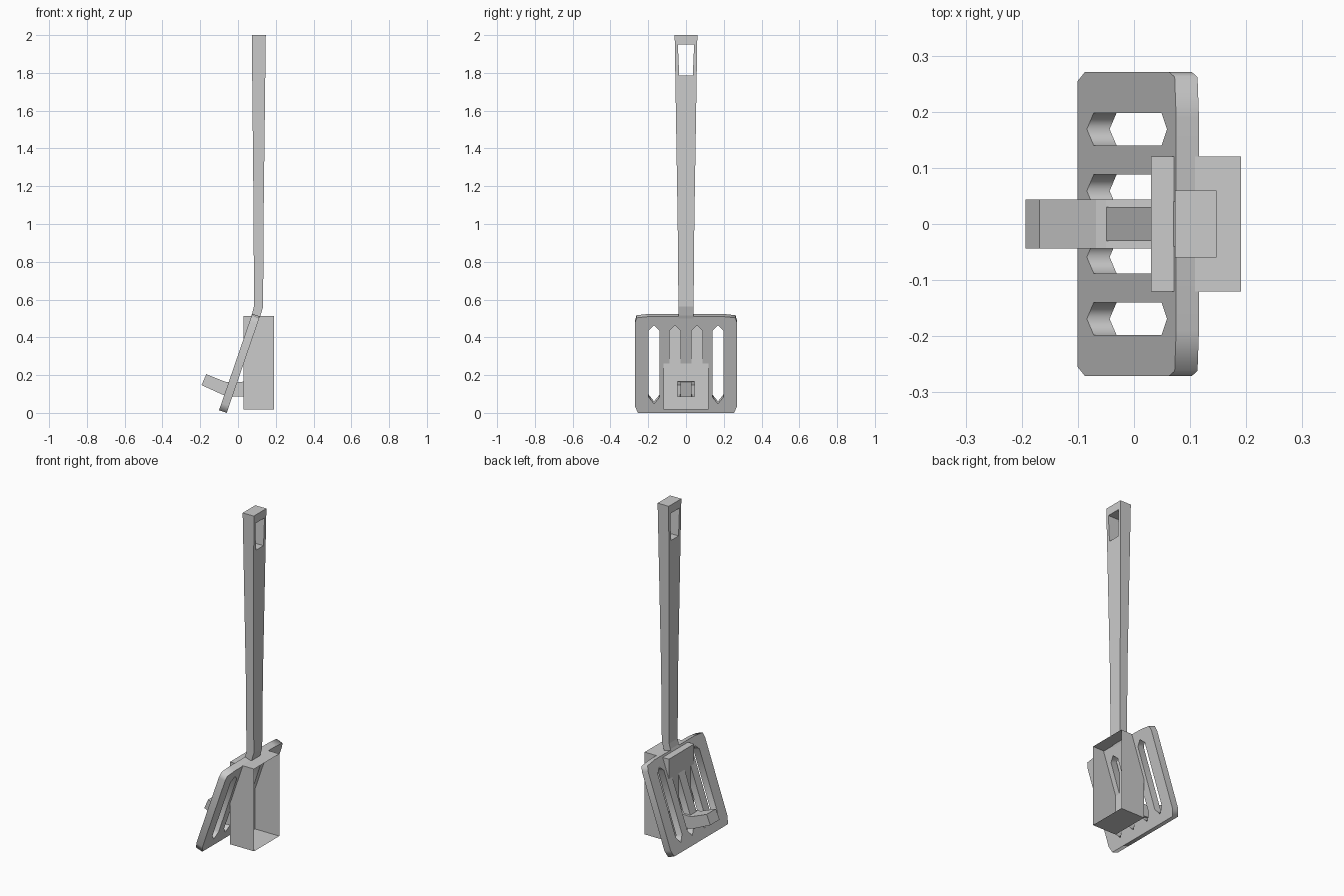
import bpy, bmesh
from mathutils import Matrix, Vector

if "Cube" in bpy.data.objects:
    bpy.data.objects.remove(bpy.data.objects["Cube"])


def link_mesh(name, bm):
    bmesh.ops.recalc_face_normals(bm, faces=bm.faces)
    mesh = bpy.data.meshes.new(name)
    bm.to_mesh(mesh)
    bm.free()
    obj = bpy.data.objects.new(name, mesh)
    bpy.context.collection.objects.link(obj)
    return obj


def ring(bm, p, q, w):
    """Rectangle spanning two side-view (x, z) points with half-width w in y."""
    return [bm.verts.new(c) for c in ((p[0], -w, p[1]), (q[0], -w, q[1]),
                                      (q[0], w, q[1]), (p[0], w, p[1]))]


def loft(bm, sections, start_cap=True):
    rings = [ring(bm, *s) for s in sections]
    for a, b in zip(rings, rings[1:]):
        for i in range(4):
            j = (i + 1) % 4
            bm.faces.new((a[i], a[j], b[j], b[i]))
    if start_cap:
        bm.faces.new(rings[0])
    bm.faces.new(rings[-1])
    return rings


# Slotted blade: flat outline with four pointed slots, tilted into place
curve = bpy.data.curves.new("blade", 'CURVE')
curve.dimensions = '2D'
curve.fill_mode = 'BOTH'
curve.extrude = 0.0215


def add_loop(points):
    s = curve.splines.new('POLY')
    s.points.add(len(points) - 1)
    for p, (a, b) in zip(s.points, points):
        p.co = (a, b, 0, 1)
    s.use_cyclic_u = True


half = [(0.255, 0), (0.271, 0.04), (0.271, 0.5), (0.262, 0.532), (0.19, 0.54)]
add_loop(half + [(-a, b) for a, b in reversed(half)])
for y in (-0.169, -0.059, 0.059, 0.169):
    add_loop([(y, 0.05), (y + 0.029, 0.088), (y + 0.029, 0.46),
              (y, 0.49), (y - 0.029, 0.46), (y - 0.029, 0.088)])
tilted = bpy.data.objects.new("blade_outline", curve)
bpy.context.collection.objects.link(tilted)
bpy.context.view_layer.update()
mesh = bpy.data.meshes.new_from_object(
    tilted.evaluated_get(bpy.context.evaluated_depsgraph_get()))
bpy.data.objects.remove(tilted)
along = Vector((0.325, 0, 0.946)).normalized()
across = Vector((0, 1, 0))
normal = across.cross(along)
m = Matrix((across, along, normal)).transposed().to_4x4()
m.translation = (-0.08, 0, 0.007)
mesh.transform(m)
blade = bpy.data.objects.new("blade", mesh)
bpy.context.collection.objects.link(blade)

# Tapered handle, bent where it meets the blade
bm = bmesh.new()
loft(bm, [((0.07, 0.515), (0.112, 0.5), 0.04),
          ((0.076, 0.53), (0.119, 0.515), 0.04),
          ((0.084, 0.562), (0.133, 0.562), 0.04),
          ((0.083, 1.0), (0.135, 1.0), 0.044),
          ((0.073, 2.0), (0.147, 2.0), 0.06)])
handle = link_mesh("handle", bm)

# Hanging hole through the handle
bm = bmesh.new()
loft(bm, [((0.0, 1.785), (0.22, 1.785), 0.036),
          ((0.0, 1.95), (0.22, 1.95), 0.043)])
cutter = link_mesh("handle_hole_cutter", bm)
cutter.hide_render = True
mod = handle.modifiers.new("hole", 'BOOLEAN')
mod.operation = 'DIFFERENCE'
mod.solver = 'EXACT'
mod.object = cutter
bpy.context.view_layer.objects.active = handle
bpy.ops.object.modifier_apply(modifier=mod.name)
bpy.data.objects.remove(cutter)

# Wall mount: thin shell open on the wall side, with a hollow hook on its front
bm = bmesh.new()
hook = loft(bm, [((0.03, 0.087), (0.03, 0.165), 0.044),
                 ((-0.055, 0.088), (-0.05, 0.163), 0.044),
                 ((-0.09, 0.1), (-0.068, 0.165), 0.044),
                 ((-0.193, 0.147), (-0.168, 0.205), 0.044)], start_cap=False)
front = ring(bm, (0.03, 0.018), (0.03, 0.513), 0.12)
back = ring(bm, (0.191, 0.018), (0.191, 0.513), 0.12)
for i in range(4):
    j = (i + 1) % 4
    bm.faces.new((front[i], front[j], back[j], back[i]))
    bm.faces.new((front[i], front[j], hook[0][j], hook[0][i]))
link_mesh("wall_mount_with_hook", bm)
